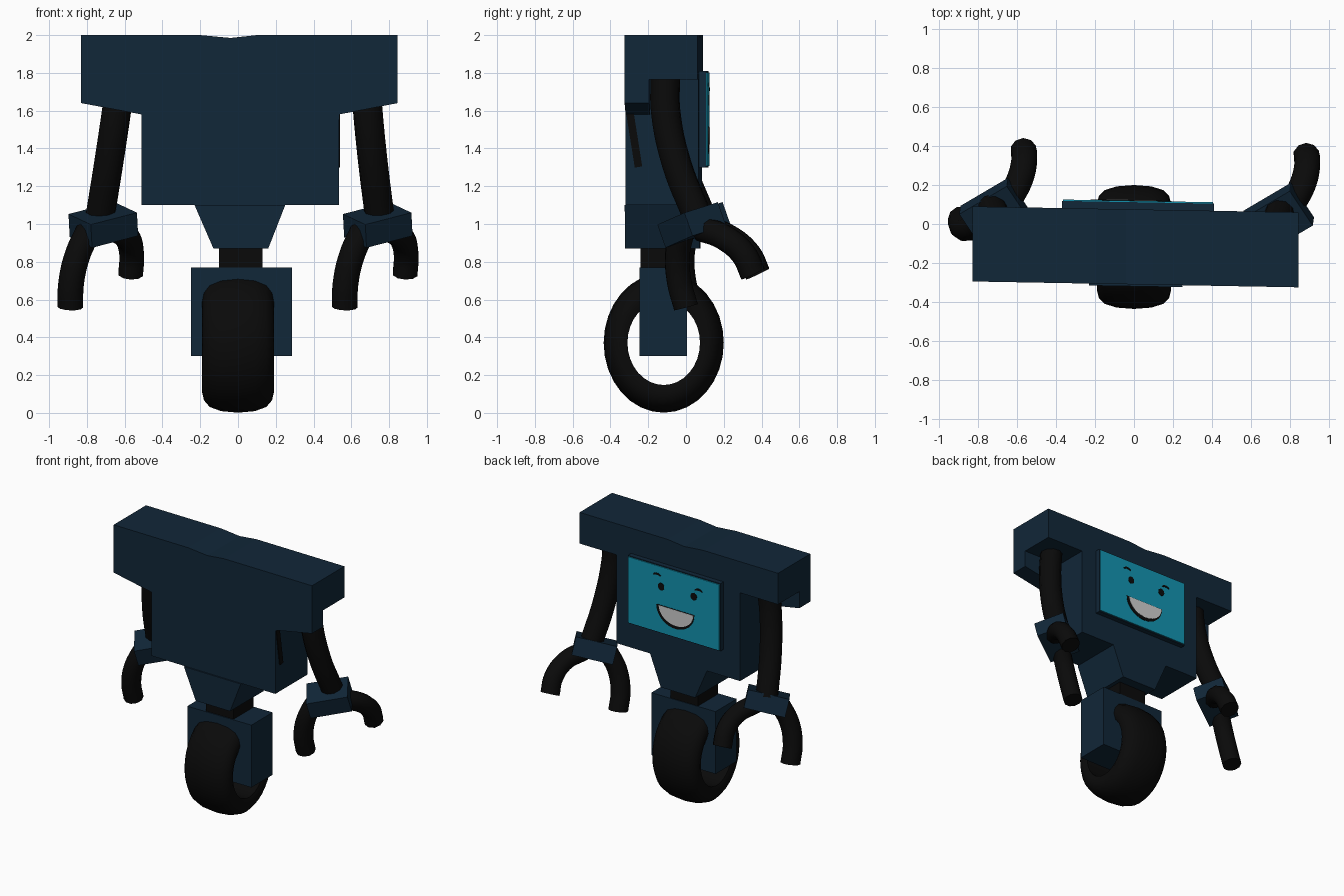
import bpy, bmesh, math
from mathutils import Matrix, Vector

if "Cube" in bpy.data.objects:
    bpy.data.objects.remove(bpy.data.objects["Cube"])


def material(name, rgb):
    m = bpy.data.materials.new(name)
    m.diffuse_color = (*rgb, 1)
    m.use_nodes = True
    m.node_tree.nodes["Principled BSDF"].inputs["Base Color"].default_value = m.diffuse_color
    return m


NAVY = material("navy", (0.0055, 0.02, 0.04))
BLACK = material("black", (0.003, 0.003, 0.003))
TEAL = material("teal", (0.006, 0.29, 0.43))
WHITE = material("mouth white", (0.62, 0.62, 0.62))


def finish(name, bm, mat, smooth=False, shear=0.0):
    for v in bm.verts:
        v.co.y -= shear * v.co.x
    bmesh.ops.recalc_face_normals(bm, faces=bm.faces)
    me = bpy.data.meshes.new(name)
    bm.to_mesh(me)
    bm.free()
    me.materials.append(mat)
    ob = bpy.data.objects.new(name, me)
    bpy.context.collection.objects.link(ob)
    if smooth:
        shade(ob)
    return ob


def shade(ob):
    bpy.ops.object.select_all(action='DESELECT')
    ob.select_set(True)
    bpy.context.view_layer.objects.active = ob
    bpy.ops.object.shade_smooth_by_angle(angle=math.radians(50))


def slab(name, profile, y0, y1, mat, shear=0.018):
    """Extrude an x-z outline from y0 to y1."""
    bm = bmesh.new()
    a = [bm.verts.new((x, y0, z)) for x, z in profile]
    b = [bm.verts.new((x, y1, z)) for x, z in profile]
    bm.faces.new(a)
    bm.faces.new(b[::-1])
    n = len(a)
    for i in range(n):
        j = (i + 1) % n
        bm.faces.new((a[i], b[i], b[j], a[j]))
    return finish(name, bm, mat, shear=shear)


def rect(x0, x1, z0, z1):
    return [(x0, z0), (x1, z0), (x1, z1), (x0, z1)]


def ellipse(cx, cz, rx, rz, a0=0, a1=360, n=20):
    return [(cx + rx * math.cos(math.radians(a0 + (a1 - a0) * i / n)),
             cz + rz * math.sin(math.radians(a0 + (a1 - a0) * i / n)))
            for i in range(n if a1 - a0 == 360 else n + 1)]


def tube(name, points, radius):
    cu = bpy.data.curves.new(name, 'CURVE')
    cu.dimensions = '3D'
    cu.bevel_depth = radius
    cu.bevel_resolution = 3
    cu.resolution_u = 6
    cu.use_fill_caps = True
    sp = cu.splines.new('BEZIER')
    sp.bezier_points.add(len(points) - 1)
    for bp, p in zip(sp.bezier_points, points):
        bp.co = p
        bp.handle_left_type = bp.handle_right_type = 'AUTO'
    ob = bpy.data.objects.new(name, cu)
    bpy.context.collection.objects.link(ob)
    cu.materials.append(BLACK)
    bpy.ops.object.select_all(action='DESELECT')
    ob.select_set(True)
    bpy.context.view_layer.objects.active = ob
    bpy.ops.object.convert(target='MESH')
    shade(bpy.context.view_layer.objects.active)


# Torso: front shell with shoulder lips, back half with higher shoulders
top = [(0.845, 2.0), (0.1, 2.0), (-0.04, 1.985), (-0.2, 2.0), (-0.83, 2.0)]
slab("torso_front", [(-0.83, 1.64), (-0.51, 1.58), (-0.51, 1.1), (0.535, 1.1),
                     (0.535, 1.58), (0.845, 1.64)] + top, -0.31, -0.18, NAVY)
slab("torso_back", [(-0.83, 1.765), (-0.51, 1.765), (-0.51, 1.1), (0.535, 1.1),
                    (0.535, 1.765), (0.845, 1.765)] + top, -0.18, 0.075, NAVY)
slab("waist", [(-0.13, 0.87), (0.16, 0.87), (0.25, 1.1), (-0.23, 1.1)], -0.32, 0.075, NAVY)

# Side slit on the torso
bm = bmesh.new()
bmesh.ops.create_cube(bm, size=1, matrix=Matrix.Translation((0.535, -0.275, 1.45))
                      @ Matrix.Rotation(math.radians(9), 4, 'X')
                      @ Matrix.Diagonal((0.012, 0.04, 0.3, 1)))
finish("side_slit", bm, BLACK)

# Screen and face
slab("screen_frame", rect(-0.37, 0.41, 1.3, 1.81), 0.05, 0.112, NAVY)
slab("screen", rect(-0.365, 0.405, 1.308, 1.803), 0.112, 0.119, TEAL)
Y = 0.119
slab("eye_1", ellipse(0.125, 1.655, 0.026, 0.028), Y, Y + 0.003, BLACK)
slab("eye_2", ellipse(-0.15, 1.655, 0.026, 0.028), Y, Y + 0.003, BLACK)
for i, (x, z) in enumerate([(0.16, 1.725), (-0.19, 1.70)]):
    arc = ellipse(x, z, 0.035, 0.025, 20, 160, 8) + ellipse(x, z, 0.03, 0.01, 20, 160, 8)[::-1]
    slab(f"eyebrow_{i + 1}", arc, Y, Y + 0.003, BLACK)
slab("mouth_outline", ellipse(0.005, 1.515, 0.16, 0.145, 180, 360), Y, Y + 0.003, BLACK)
slab("mouth", ellipse(-0.003, 1.512, 0.146, 0.118, 180, 360), Y, Y + 0.005, WHITE)

# Neck and wheel bracket
slab("neck", rect(-0.1, 0.13, 0.7, 0.88), -0.24, 0.0, BLACK, 0)
slab("wheel_bracket", rect(-0.25, 0.285, 0.3, 0.77), -0.247, 0.005, NAVY, 0)

# Tyre: rounded section swept round the x axis, slightly tall
half = [(0.0, 0.318), (0.09, 0.311), (0.15, 0.292), (0.18, 0.262), (0.19, 0.225), (0.175, 0.192)]
section = half + [(-x, r) for x, r in half[:0:-1]]
bm = bmesh.new()
N = 32
rings = [[bm.verts.new((x, -0.118 + r * math.cos(2 * math.pi * k / N),
                        0.371 + 1.163 * r * math.sin(2 * math.pi * k / N)))
          for x, r in section] for k in range(N)]
m = len(section)
for k in range(N):
    p, q = rings[k], rings[(k + 1) % N]
    for i in range(m):
        j = (i + 1) % m
        bm.faces.new((p[i], p[j], q[j], q[i]))
finish("tyre", bm, BLACK, smooth=True)

# Arms
arms = {"right": [(0.675, -0.11, 1.77), (0.687, -0.108, 1.6), (0.715, -0.05, 1.32), (0.75, 0.06, 1.04)],
        "left": [(-0.62, -0.09, 1.77), (-0.643, -0.088, 1.6), (-0.685, -0.03, 1.32), (-0.73, 0.08, 1.04)]}
for side, path in arms.items():
    tube(f"{side}_arm", path, 0.079)

# Hands: the same tilted wrist block and two claws on each side
long_axis = Vector((0.85, 0.5, 0.22)).normalized()
up = Vector((-0.05, -0.33, 0.94))
up = (up - long_axis * up.dot(long_axis)).normalized()
cross = up.cross(long_axis)
frame = Matrix((long_axis, cross, up)).transposed().to_4x4()
lower_claw = [(0.665, -0.02, 0.97), (0.605, -0.045, 0.84), (0.57, -0.035, 0.69), (0.565, 0.0, 0.56)]
upper_claw = [(0.80, 0.08, 0.975), (0.865, 0.20, 0.93), (0.89, 0.305, 0.84), (0.885, 0.355, 0.735)]
for side, shift in (("right", Vector((0, 0, 0))), ("left", Vector((-1.453, 0.025, 0)))):
    bm = bmesh.new()
    bmesh.ops.create_cube(bm, size=1, matrix=Matrix.Translation(Vector((0.74, 0.03, 0.995)) + shift)
                          @ frame @ Matrix.Diagonal((0.29, 0.22, 0.13, 1)))
    finish(f"{side}_wrist", bm, NAVY)
    tube(f"{side}_lower_claw", [Vector(p) + shift for p in lower_claw], 0.068)
    tube(f"{side}_upper_claw", [Vector(p) + shift for p in upper_claw], 0.068)
